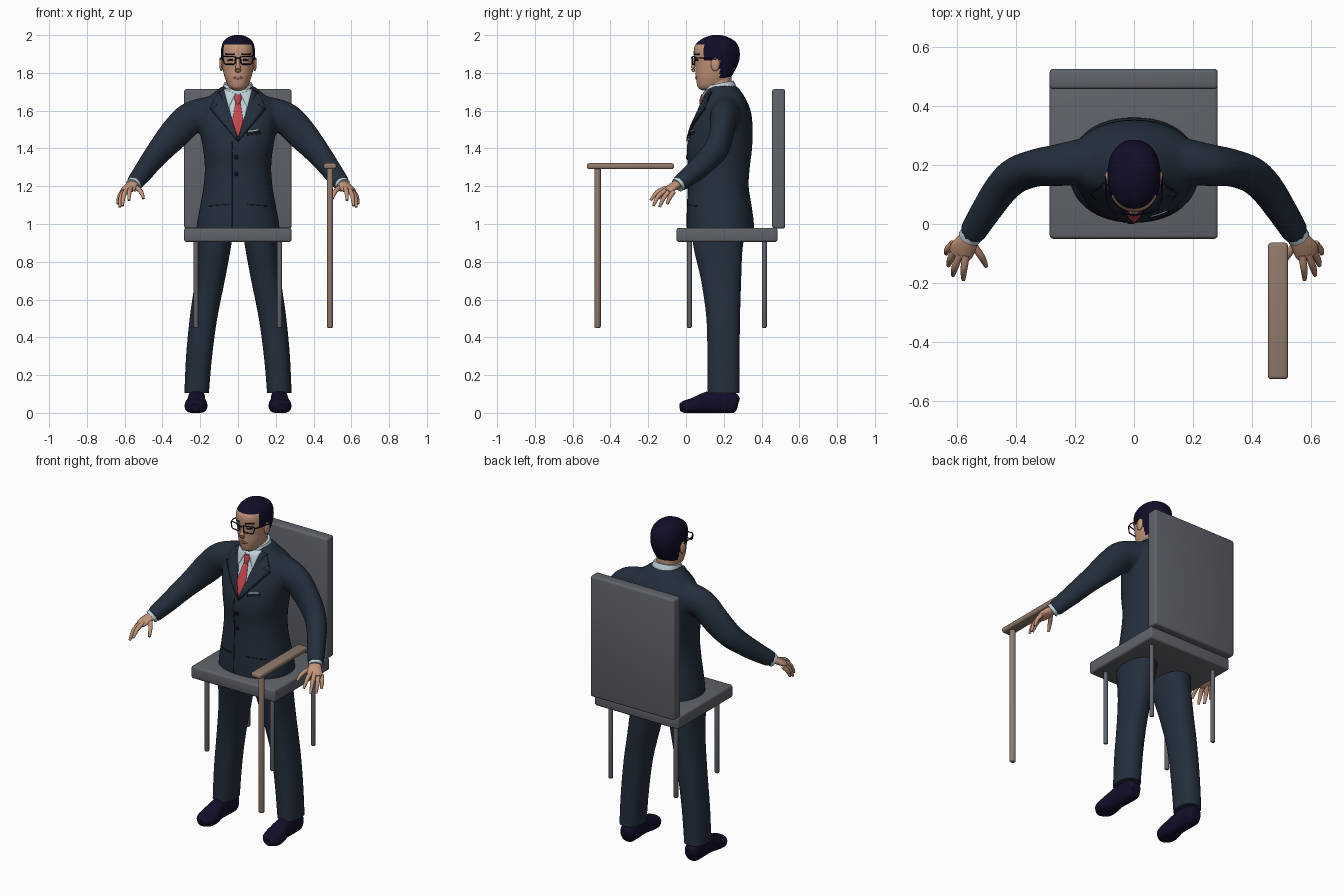
import bpy, bmesh, math
from mathutils import Vector, Matrix
from mathutils.bvhtree import BVHTree

if "Cube" in bpy.data.objects:
    bpy.data.objects.remove(bpy.data.objects["Cube"])


def colour(name, *rgb):
    m = bpy.data.materials.new(name)
    m.use_nodes = True
    m.diffuse_color = (*rgb, 1)
    m.node_tree.nodes["Principled BSDF"].inputs["Base Color"].default_value = (*rgb, 1)
    return m


SUIT = colour("navy suit", .017, .028, .046)
SEAM = colour("dark seam", .007, .010, .018)
HAIR = colour("black hair and leather", .006, .004, .021)
SKIN = colour("skin", .55, .30, .195)
LIPS = colour("lips", .36, .16, .11)
SHIRT = colour("pale shirt", .52, .64, .70)
TIE = colour("red tie", .58, .06, .07)
GREY = colour("chair grey", .115, .125, .142)
WOOD = colour("cane brown", .28, .195, .148)


def finish(name, bm, mat, angle=40):
    bmesh.ops.recalc_face_normals(bm, faces=bm.faces)
    me = bpy.data.meshes.new(name)
    bm.to_mesh(me)
    bm.free()
    me.materials.append(mat)
    ob = bpy.data.objects.new(name, me)
    bpy.context.collection.objects.link(ob)
    bpy.ops.object.select_all(action='DESELECT')
    ob.select_set(True)
    bpy.context.view_layer.objects.active = ob
    bpy.ops.object.shade_smooth_by_angle(angle=math.radians(angle))
    return ob


def dense(rows, k):
    """Smooth spline through rows of numbers."""
    out, n = [], len(rows)
    for i in range(n - 1):
        a, b, c, d = (rows[min(max(j, 0), n - 1)] for j in range(i - 1, i + 3))
        for s in range(k):
            t = s / k
            out.append([q + t / 2 * (r - p + t * (2*p - 5*q + 4*r - w + t * (3*(q - r) + w - p)))
                        for p, q, r, w in zip(a, b, c, d)])
    return out + [list(rows[-1])]


def oval(n, power):
    for i in range(n):
        a = 2 * math.pi * (i + .5) / n
        c, s = math.cos(a), math.sin(a)
        yield (math.copysign(abs(c) ** (2 / power), c), math.copysign(abs(s) ** (2 / power), s))


def stack(rows, side=1, k=4, n=40, power=2.2, tilt=0):
    """Level rings from rows of z, centre x, half width, front y, back y."""
    return [[Vector((side * (cx + rx * c), (yf + yb) / 2 + (yb - yf) / 2 * s,
                     z + tilt * (yb - yf) / 2 * s)) for c, s in oval(n, power)]
            for z, cx, rx, yf, yb in dense(rows, k)]


def tube(rows, side=1, k=4, n=20, power=2.0):
    """Rings across a path, from rows of x, y, z, half width, half height."""
    rows = dense(rows, k)
    pts = [Vector(r[:3]) for r in rows]
    rings = []
    for i, r in enumerate(rows):
        t = (pts[min(i + 1, len(pts) - 1)] - pts[max(i - 1, 0)]).normalized()
        u = t.cross(Vector((0, 0, 1))).normalized()
        v = u.cross(t)
        ring = [pts[i] + u * r[3] * c + v * r[4] * s for c, s in oval(n, power)]
        rings.append([Vector((side * p.x, p.y, p.z)) for p in ring])
    return rings


def skin(name, shells, mat):
    bm = bmesh.new()
    for rings in shells:
        vs = [[bm.verts.new(p) for p in ring] for ring in rings]
        n = len(vs[0])
        for a, b in zip(vs, vs[1:]):
            for i in range(n):
                bm.faces.new((a[i], a[(i + 1) % n], b[(i + 1) % n], b[i]))
        bm.faces.new(vs[0])
        bm.faces.new(vs[-1])
    return finish(name, bm, mat)


def block(name, lo, hi, mat, bevel=.012, rod=False):
    """Rounded box, or upright rounded rod, between two corners."""
    lo, hi = Vector(lo), Vector(hi)
    m = Matrix.Translation((lo + hi) / 2) @ Matrix.Diagonal((*(hi - lo), 1))
    bm = bmesh.new()
    if rod:
        bmesh.ops.create_cone(bm, segments=20, radius1=.5, radius2=.5, depth=1, cap_ends=True, matrix=m)
    else:
        bmesh.ops.create_cube(bm, size=1, matrix=m)
    edges = [e for e in bm.edges if e.calc_face_angle() > 1]
    bmesh.ops.bevel(bm, geom=edges, offset=bevel, segments=3, profile=.5, affect='EDGES')
    return finish(name, bm, mat)


def plate(name, outline, mat, tree, off=.004, cuts=6):
    """Thin patch laid on the front of a surface."""
    bm = bmesh.new()
    bm.faces.new([bm.verts.new((x, 0, z)) for x, z in outline])
    bmesh.ops.triangulate(bm, faces=bm.faces[:])
    bmesh.ops.subdivide_edges(bm, edges=bm.edges[:], cuts=cuts, use_grid_fill=True)
    for v in bm.verts:
        hit = tree.ray_cast(Vector((v.co.x, -1, v.co.z)), Vector((0, 1, 0)))[0]
        if hit is None:
            hit = tree.find_nearest(Vector((v.co.x, .1, v.co.z)))[0]
        v.co.y = hit.y - off
    ob = finish(name, bm, mat)
    mod = ob.modifiers.new("thickness", 'SOLIDIFY')
    mod.thickness, mod.offset = .003, 0
    return ob


def rect(x, z, w, h, slope=0):
    return [(x - w, z - h - slope), (x + w, z - h + slope), (x + w, z + h + slope), (x - w, z + h - slope)]


def wire(name, points, r, mat, cyclic=False):
    cu = bpy.data.curves.new(name, 'CURVE')
    cu.dimensions, cu.bevel_depth, cu.bevel_resolution = '3D', r, 2
    sp = cu.splines.new('POLY')
    sp.points.add(len(points) - 1)
    for p, co in zip(sp.points, points):
        p.co = (*co, 1)
    sp.use_cyclic_u = cyclic
    cu.materials.append(mat)
    bpy.context.collection.objects.link(bpy.data.objects.new(name, cu))


def surface(ob):
    bpy.context.view_layer.update()
    return BVHTree.FromObject(ob, bpy.context.evaluated_depsgraph_get())


# Chair and cane
block("seat", (-.285, -.05, .905), (.283, .484, .98), GREY)
block("chair_back", (-.285, .456, .976), (.283, .525, 1.714), GREY)
for x in (-.223, .22):
    for y in (.018, .415):
        block("chair_leg", (x - .013, y - .013, .45), (x + .013, y + .013, .92), GREY, .006, True)
block("cane_shaft", (.47, -.485, .45), (.504, -.451, 1.30), WOOD, .008, True)
block("cane_handle", (.453, -.525, 1.29), (.521, -.063, 1.322), WOOD)

# Jacket: body and sleeves blended into one skin
body = [(.92, 0, .222, .008, .358), (1.0, 0, .218, .004, .36), (1.1, 0, .2, .006, .347),
        (1.2, 0, .183, .01, .332), (1.3, 0, .176, .01, .338), (1.4, 0, .186, .004, .35),
        (1.5, 0, .205, .025, .353), (1.58, 0, .215, .06, .347), (1.64, 0, .2, .086, .328),
        (1.69, 0, .135, .1, .3), (1.73, 0, .084, .115, .27)]
arm = [(.13, .215, 1.59, .085, .09), (.25, .2, 1.56, .072, .087), (.33, .19, 1.483, .064, .084),
       (.40, .165, 1.405, .062, .073), (.45, .118, 1.345, .058, .064), (.5, .045, 1.278, .052, .056),
       (.55, -.035, 1.213, .045, .045)]
jacket = skin("jacket", [stack(body), tube(arm, 1), tube(arm, -1)], SUIT)
mod = jacket.modifiers.new("blend", 'REMESH')
mod.mode, mod.voxel_size, mod.use_smooth_shade = 'VOXEL', .01, True
mod = jacket.modifiers.new("soften", 'SMOOTH')
mod.factor, mod.iterations = .5, 5
cloth = surface(jacket)

# Shirt, tie and jacket details
plate("shirt_front", [(-.075, 1.715), (-.045, 1.6), (0, 1.455), (.045, 1.6), (.075, 1.715)], SHIRT, cloth)
skin("shirt_collar", [stack([(1.67, 0, .088, .096, .272), (1.715, 0, .083, .1, .264),
                             (1.745, 0, .074, .106, .252)], tilt=.2)], SHIRT)
plate("tie", [(-.013, 1.64), (-.03, 1.545), (0, 1.455), (.028, 1.545), (.013, 1.64)], TIE, cloth, .009)
skin("tie_knot", [stack([(1.635, 0, .012, .07, .11), (1.66, 0, .019, .072, .115),
                         (1.685, 0, .02, .08, .12)], n=16)], TIE)
lapel = [(.07, 1.715), (.1, 1.7), (.132, 1.645), (.108, 1.63), (.142, 1.612), (.0, 1.438), (.043, 1.6)]
for s in (1, -1):
    plate("collar_wing", [(s * x, z) for x, z in ((.012, 1.69), (.075, 1.715), (.05, 1.615))], SHIRT, cloth, .011)
    plate("lapel_edge", [(s * x * 1.05, z - .003) for x, z in lapel], SEAM, cloth, .003)
    plate("lapel", [(s * x, z) for x, z in lapel], SUIT, cloth, .007)
    plate("pocket_flap_edge", rect(s * .1, 1.1, .052, .003, -s * .004), SEAM, cloth, .001)
plate("front_seam", rect(-.033, 1.21, .0025, .225), SEAM, cloth, .001, 12)
plate("breast_pocket", rect(.083, 1.482, .035, .009, .004), SEAM, cloth, .001)
plate("pocket_square", rect(.083, 1.494, .03, .003, .004), SHIRT, cloth, .003)
for z in (1.355, 1.265):
    disc = [(-.01 + .012 * math.cos(a * math.pi / 6), z + .012 * math.sin(a * math.pi / 6)) for a in range(12)]
    plate("jacket_button", disc, HAIR, cloth, .004, 1)

# Head, with hair coloured by region
head = skin("head", [stack([
    (1.708, 0, .02, .085, .14), (1.72, 0, .043, .066, .19), (1.74, 0, .057, .058, .215),
    (1.78, 0, .072, .052, .24), (1.82, 0, .081, .05, .263), (1.86, 0, .087, .046, .28),
    (1.9, 0, .09, .041, .285), (1.94, 0, .087, .045, .278), (1.97, 0, .074, .07, .256),
    (1.99, 0, .049, .105, .22), (2.0, 0, .018, .14, .185)], k=6, n=72)], SKIN)
head.data.materials.append(HAIR)
for f in head.data.polygons:
    x, y, z = f.center
    if z > 1.95 or (y > .095 and z > 1.87) or (y > .178 and z > 1.775):
        f.material_index = 1
face = surface(head)
skin("neck", [stack([(1.65, 0, .064, .115, .24), (1.71, 0, .06, .112, .24), (1.78, 0, .06, .11, .24)])], SKIN)
skin("nose", [tube([(0, .046, 1.875, .007, .008), (0, .04, 1.845, .01, .01), (0, .037, 1.82, .017, .011),
                    (0, .044, 1.806, .012, .006)], n=16)], SKIN)
plate("mouth", [(-.027, 1.774), (0, 1.765), (.027, 1.774), (.009, 1.782), (-.009, 1.782)], LIPS, face, .002, 3)

# Eyes, brows, ears and glasses
for s in (1, -1):
    plate("brow", rect(s * .042, 1.899, .022, .004, s * .001), HAIR, face, .002, 3)
    plate("eye", rect(s * .04, 1.868, .014, .004), SEAM, face, .002, 3)
    bm = bmesh.new()
    bmesh.ops.create_uvsphere(bm, u_segments=16, v_segments=10, radius=1,
                              matrix=Matrix.Translation((s * .088, .155, 1.845)) @ Matrix.Diagonal((.011, .024, .036, 1)))
    finish("ear", bm, SKIN)
    wire("glasses_rim", [(s * x, y, z) for x, y, z in (
        (.014, .033, 1.885), (.075, .045, 1.888), (.08, .048, 1.878), (.073, .045, 1.85),
        (.066, .043, 1.846), (.023, .034, 1.846), (.015, .033, 1.853))], .0035, HAIR, True)
    wire("glasses_temple", [(s * .079, .048, 1.88), (s * .093, .08, 1.879), (s * .096, .16, 1.872)], .003, HAIR)
wire("glasses_bridge", [(-.015, .033, 1.876), (0, .03, 1.879), (.015, .033, 1.876)], .003, HAIR)

# Hands, cuffs, trousers and shoes on both sides
fingers = [((.568, -.105, 1.19), (.575, -.152, 1.168), (.577, -.188, 1.125)),
           ((.588, -.1, 1.183), (.605, -.145, 1.15), (.612, -.173, 1.096)),
           ((.603, -.085, 1.175), (.62, -.117, 1.14), (.627, -.14, 1.09)),
           ((.612, -.066, 1.17), (.629, -.085, 1.142), (.635, -.1, 1.105)),
           ((.548, -.065, 1.2), (.515, -.112, 1.172), (.5, -.143, 1.135))]
trouser = [(.94, .117, .09, .03, .31), (.85, .127, .085, .045, .298), (.7, .149, .079, .08, .292),
           (.5, .183, .073, .108, .286), (.3, .206, .069, .113, .284), (.105, .219, .065, .115, .284)]
shoe = [(.218, .276, .045, .028, .034), (.218, .255, .05, .044, .054), (.219, .19, .062, .046, .066),
        (.22, .11, .055, .048, .056), (.222, .04, .038, .06, .042), (.226, -.005, .032, .052, .034),
        (.228, -.032, .028, .024, .02)]
for s, side in ((1, "left"), (-1, "right")):
    shells = [tube([(.54, -.02, 1.225, .028, .024), (.562, -.058, 1.204, .036, .022),
                    (.583, -.09, 1.183, .043, .018), (.597, -.108, 1.172, .034, .012)], s)]
    for a, b, c in fingers:
        shells.append(tube([(*a, .013, .013), (*b, .012, .012), (*c, .007, .007)], s, n=12))
    skin(side + "_hand", shells, SKIN)
    skin(side + "_cuff", [tube([(.535, -.011, 1.233, .039, .039), (.557, -.046, 1.205, .039, .039)], s)], SHIRT)
    skin(side + "_trouser_leg", [stack(trouser, s, power=2.3)], SUIT)
    rings = tube(shoe, s, n=28, power=2.4)
    for ring in rings:
        for p in ring:
            p.z = max(p.z, 0)
    skin(side + "_shoe", [rings], HAIR)
